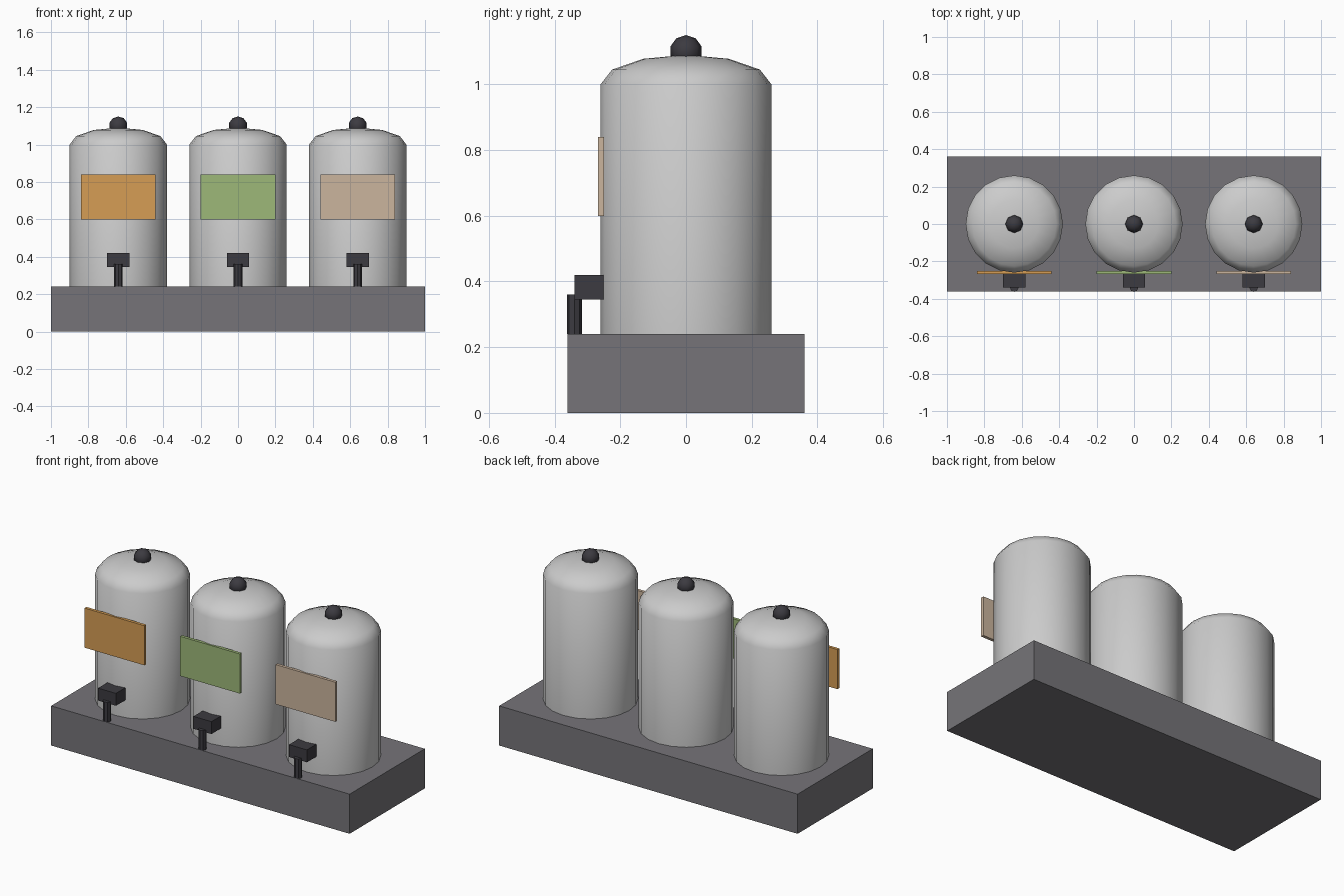
import bpy, bmesh
from math import sin, cos, pi, radians
from mathutils import Matrix

if "Cube" in bpy.data.objects:
    bpy.data.objects.remove(bpy.data.objects["Cube"])


def material(name, rgb):
    m = bpy.data.materials.new(name)
    m.diffuse_color = (*rgb, 1)
    m.use_nodes = True
    m.node_tree.nodes["Principled BSDF"].inputs["Base Color"].default_value = m.diffuse_color
    return m


def finish(name, bm, mat=None, smooth=False):
    bmesh.ops.recalc_face_normals(bm, faces=bm.faces[:])
    me = bpy.data.meshes.new(name)
    bm.to_mesh(me)
    bm.free()
    ob = bpy.data.objects.new(name, me)
    bpy.context.collection.objects.link(ob)
    if mat:
        me.materials.append(mat)
    if smooth:
        bpy.ops.object.select_all(action='DESELECT')
        ob.select_set(True)
        bpy.context.view_layer.objects.active = ob
        bpy.ops.object.shade_smooth_by_angle(angle=radians(40))
    return ob


def box(name, lo, hi, mat=None):
    bm = bmesh.new()
    size = [b - a for a, b in zip(lo, hi)]
    mid = [(a + b) / 2 for a, b in zip(lo, hi)]
    bmesh.ops.create_cube(bm, size=1, matrix=Matrix.Translation(mid) @ Matrix.Diagonal((*size, 1)))
    return finish(name, bm, mat)


def tank(name, x):
    # wall and shallow dome as one turned profile
    profile = [(0, 0.24), (0.26, 0.24)]
    profile += [(0.26 * cos(a), 1.0 + 0.09 * sin(a)) for a in (0, pi / 6, pi / 3)]
    profile.append((0, 1.09))
    bm = bmesh.new()
    verts = [bm.verts.new((r, 0, z)) for r, z in profile]
    edges = [bm.edges.new(p) for p in zip(verts, verts[1:])]
    bmesh.ops.spin(bm, geom=verts + edges, cent=(0, 0, 0), axis=(0, 0, 1),
                   angle=2 * pi, steps=20, use_merge=True)
    bmesh.ops.remove_doubles(bm, verts=bm.verts[:], dist=1e-4)
    bmesh.ops.translate(bm, verts=bm.verts[:], vec=(x, 0, 0))
    return finish(name, bm, smooth=True)


def knob(name, x, mat):
    bm = bmesh.new()
    bmesh.ops.create_uvsphere(bm, u_segments=8, v_segments=5, radius=0.05,
                              matrix=Matrix.Translation((x, 0, 1.1)))
    return finish(name, bm, mat, smooth=True)


def spout(name, x, mat):
    bm = bmesh.new()
    bmesh.ops.create_cone(bm, cap_ends=True, segments=8, radius1=0.023, radius2=0.023,
                          depth=0.12, matrix=Matrix.Translation((x, -0.34, 0.30)))
    return finish(name, bm, mat)


grey = material("base_grey", (0.18, 0.175, 0.19))
dark = material("dark_plastic", (0.045, 0.043, 0.052))
signs = [("left", -0.64, (0.67, 0.34, 0.09)),
         ("middle", 0.0, (0.34, 0.48, 0.19)),
         ("right", 0.64, (0.60, 0.46, 0.34))]

# Plinth
box("base", (-1, -0.36, 0), (1, 0.36, 0.24), grey)

# Three dispensers, each with lid knob, sign board and tap
for side, x, rgb in signs:
    tank(side + "_tank", x)
    knob(side + "_lid_knob", x, dark)
    box(side + "_sign", (x - 0.2, -0.268, 0.60), (x + 0.2, -0.25, 0.84),
        material(side + "_sign_colour", rgb))
    box(side + "_tap_body", (x - 0.06, -0.34, 0.345), (x + 0.06, -0.25, 0.42), dark)
    spout(side + "_tap_spout", x, dark)
